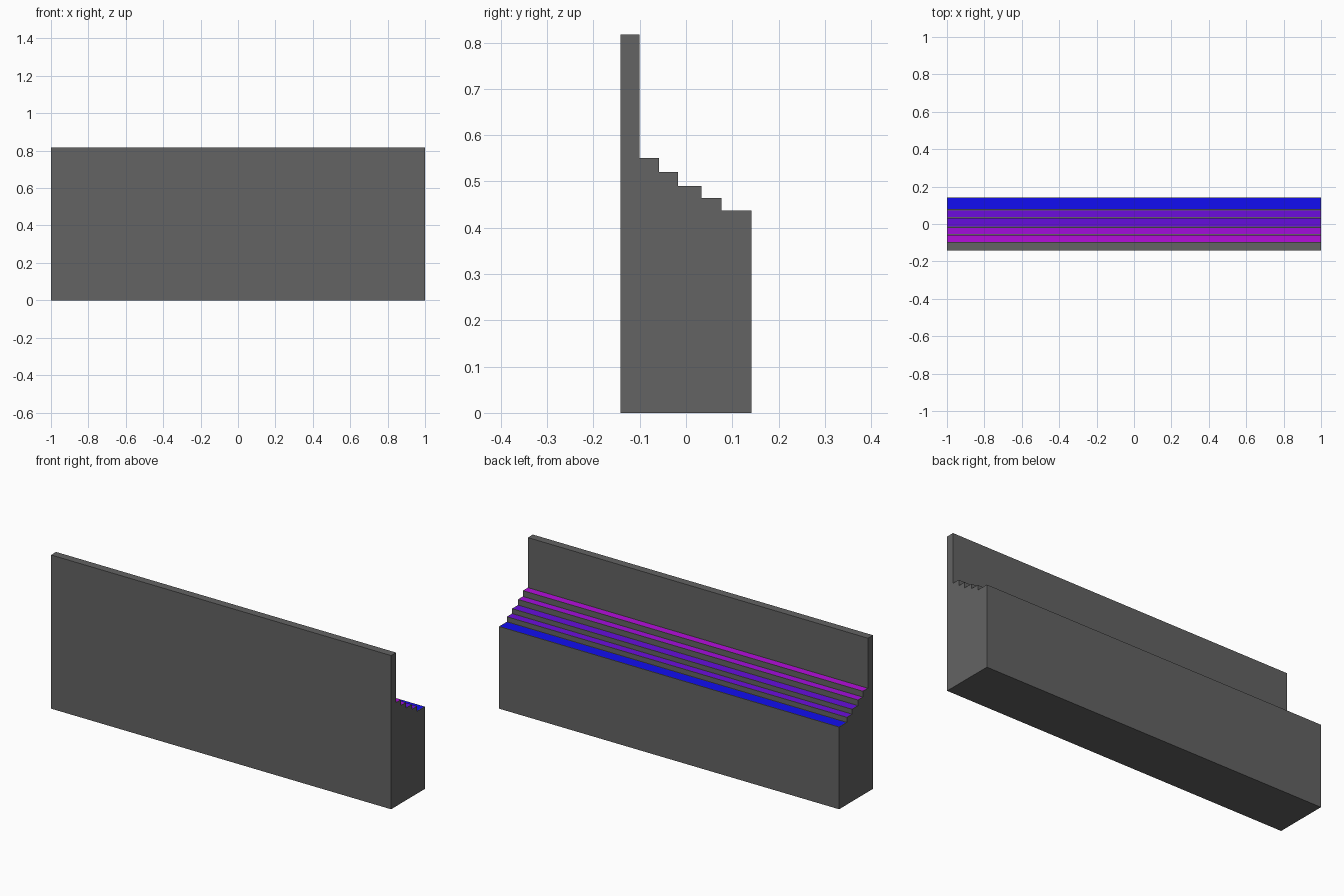
import bpy
import bmesh

if "Cube" in bpy.data.objects:
    bpy.data.objects.remove(bpy.data.objects["Cube"])

# Stepped cross-section (y, z), from the tall front wall down to the back
WALL_FRONT, WALL_TOP = -0.142, 0.817
STEP_Y = [-0.10, -0.058, -0.017, 0.033, 0.077, 0.142]
STEP_Z = [0.551, 0.52, 0.49, 0.464, 0.437]

# Tread colours, highest to lowest
COLOURS = [(0.46, 0.004, 0.72), (0.36, 0.004, 0.72), (0.13, 0.004, 0.72),
           (0.15, 0.004, 0.72), (0.006, 0.004, 0.88)]


def material(name, rgb):
    mat = bpy.data.materials.new(name)
    mat.diffuse_color = (*rgb, 1)
    mat.use_nodes = True
    mat.node_tree.nodes["Principled BSDF"].inputs["Base Color"].default_value = mat.diffuse_color
    return mat


profile = [(WALL_FRONT, 0), (WALL_FRONT, WALL_TOP), (STEP_Y[0], WALL_TOP)]
for i, z in enumerate(STEP_Z):
    profile += [(STEP_Y[i], z), (STEP_Y[i + 1], z)]
profile.append((STEP_Y[-1], 0))

# Extrude the profile along x
bm = bmesh.new()
end = bm.faces.new([bm.verts.new((-1, y, z)) for y, z in profile])
extruded = bmesh.ops.extrude_face_region(bm, geom=[end], use_keep_orig=True)
moved = [v for v in extruded["geom"] if isinstance(v, bmesh.types.BMVert)]
bmesh.ops.translate(bm, verts=moved, vec=(2, 0, 0))
bmesh.ops.recalc_face_normals(bm, faces=bm.faces)

# Colour the treads, leaving a thin grey rim around each
treads = []
for face in bm.faces:
    zs = [v.co.z for v in face.verts]
    if max(zs) - min(zs) < 1e-5:
        for i, z in enumerate(STEP_Z):
            if abs(zs[0] - z) < 1e-4:
                face.material_index = i + 1
                treads.append(face)
rim = bmesh.ops.inset_individual(bm, faces=treads, thickness=0.005)
for face in rim["faces"]:
    face.material_index = 0

mesh = bpy.data.meshes.new("stepped_wall")
bm.to_mesh(mesh)
bm.free()
mesh.materials.append(material("dark_grey", (0.125, 0.125, 0.125)))
for i, rgb in enumerate(COLOURS):
    mesh.materials.append(material(f"tread_{i + 1}", rgb))
bpy.context.collection.objects.link(bpy.data.objects.new("stepped_wall", mesh))
